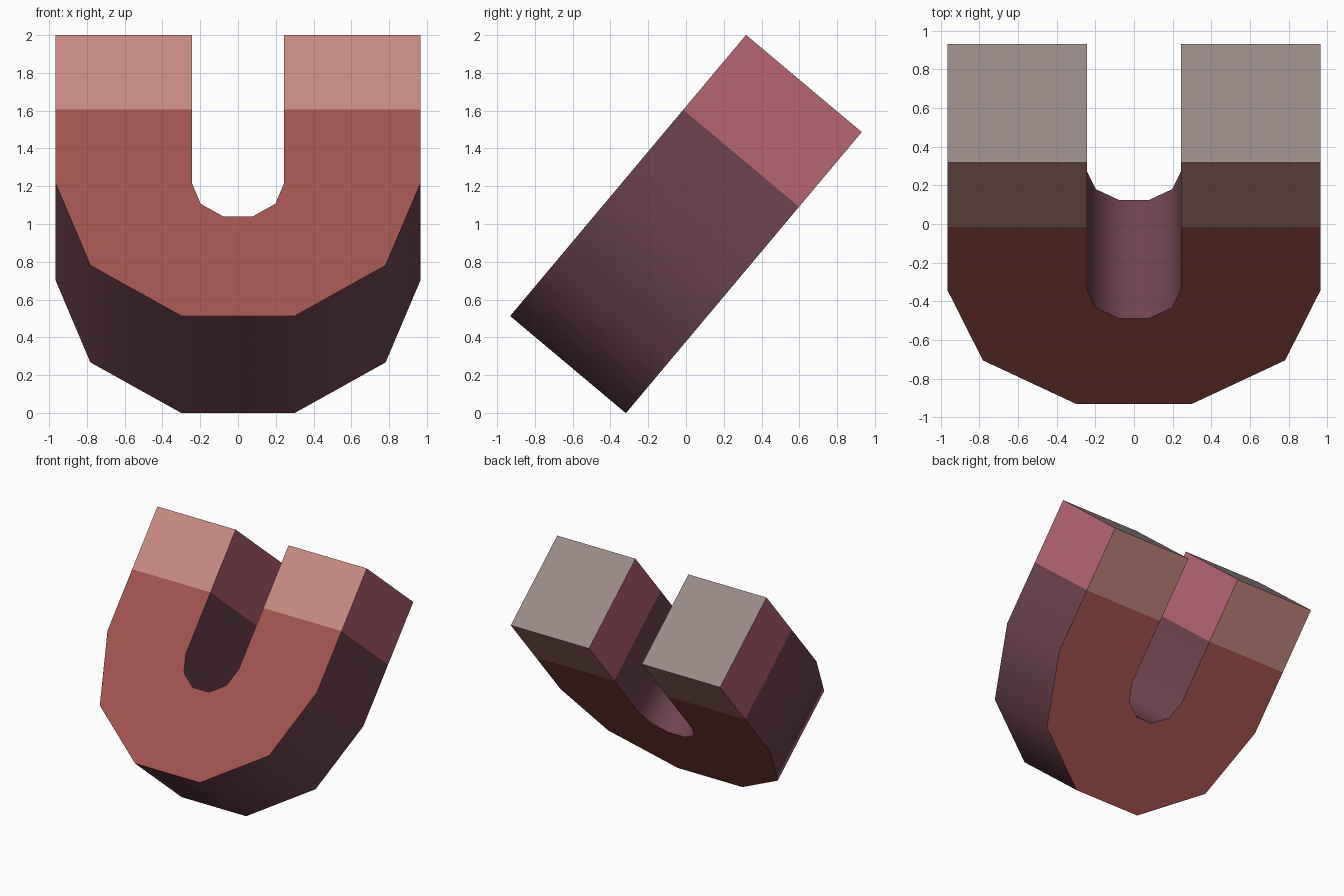
import bpy, bmesh, math
from mathutils import Matrix, Vector

if "Cube" in bpy.data.objects:
    bpy.data.objects.remove(bpy.data.objects["Cube"])

R_OUT, R_IN = 0.966, 0.244       # outer and inner bend radius
HALF_T = 0.4                     # half thickness
ARC_V, SPLIT_V, TOP_V = 0.918, 1.425, 1.942   # heights along the horseshoe
LEAN = math.radians(50)


def material(name, rgb):
    m = bpy.data.materials.new(name)
    m.diffuse_color = (*rgb, 1)
    m.use_nodes = True
    m.node_tree.nodes["Principled BSDF"].inputs["Base Color"].default_value = m.diffuse_color
    return m


# face and edge colours for the bend, and for the pale tips
body_mats = [material("red_face", (0.36, 0.088, 0.074)),
             material("dark_plum_edge", (0.155, 0.058, 0.079))]
tip_mats = [material("pale_pink_face", (0.57, 0.257, 0.22)),
            material("rose_edge", (0.47, 0.131, 0.171)),
            material("warm_grey_end", (0.32, 0.257, 0.24))]

# local axes: x across, y along the legs, z out of the front face
up = Vector((0, math.cos(LEAN), math.sin(LEAN)))
front = Vector((0, -math.sin(LEAN), math.cos(LEAN)))
tilt = Matrix.Translation((0, 0, 1)) @ Matrix((Vector((1, 0, 0)), up, front)).transposed().to_4x4()


def sweep(name, sections, mats, cap_last=False):
    """Join (outer, inner) point pairs into a thick band, open at its hidden ends."""
    bm = bmesh.new()
    rings = []
    for o, i in sections:
        pts = [(o, HALF_T), (i, HALF_T), (i, -HALF_T), (o, -HALF_T)]
        rings.append([bm.verts.new((p[0], p[1] - TOP_V / 2, t)) for p, t in pts])
    for a, b in zip(rings, rings[1:]):
        for k in range(4):
            n = (k + 1) % 4
            f = bm.faces.new((a[k], a[n], b[n], b[k]))
            f.material_index = k % 2
    if cap_last:
        bm.faces.new(rings[-1]).material_index = 2
    bmesh.ops.recalc_face_normals(bm, faces=bm.faces[:])
    # smooth around the bend, sharp at the corners
    for f in bm.faces:
        f.smooth = True
    for e in bm.edges:
        e.smooth = e.calc_face_angle(0) < math.radians(40)
    bm.transform(tilt)
    me = bpy.data.meshes.new(name)
    bm.to_mesh(me)
    bm.free()
    for m in mats:
        me.materials.append(m)
    bpy.context.collection.objects.link(bpy.data.objects.new(name, me))


def leg(side, v):
    return ((side * R_OUT, v), (side * R_IN, v))


# bend: left leg, five-sided half circle, right leg
bend = [leg(-1, SPLIT_V)]
for k in range(6):
    a = math.pi + k * math.pi / 5
    bend.append(tuple((r * math.cos(a), ARC_V + r * math.sin(a)) for r in (R_OUT, R_IN)))
bend.append(leg(1, SPLIT_V))
sweep("horseshoe_body", bend, body_mats)

# pale tips
for side, label in ((-1, "left"), (1, "right")):
    sweep(label + "_tip", [leg(side, SPLIT_V), leg(side, TOP_V)], tip_mats, cap_last=True)
